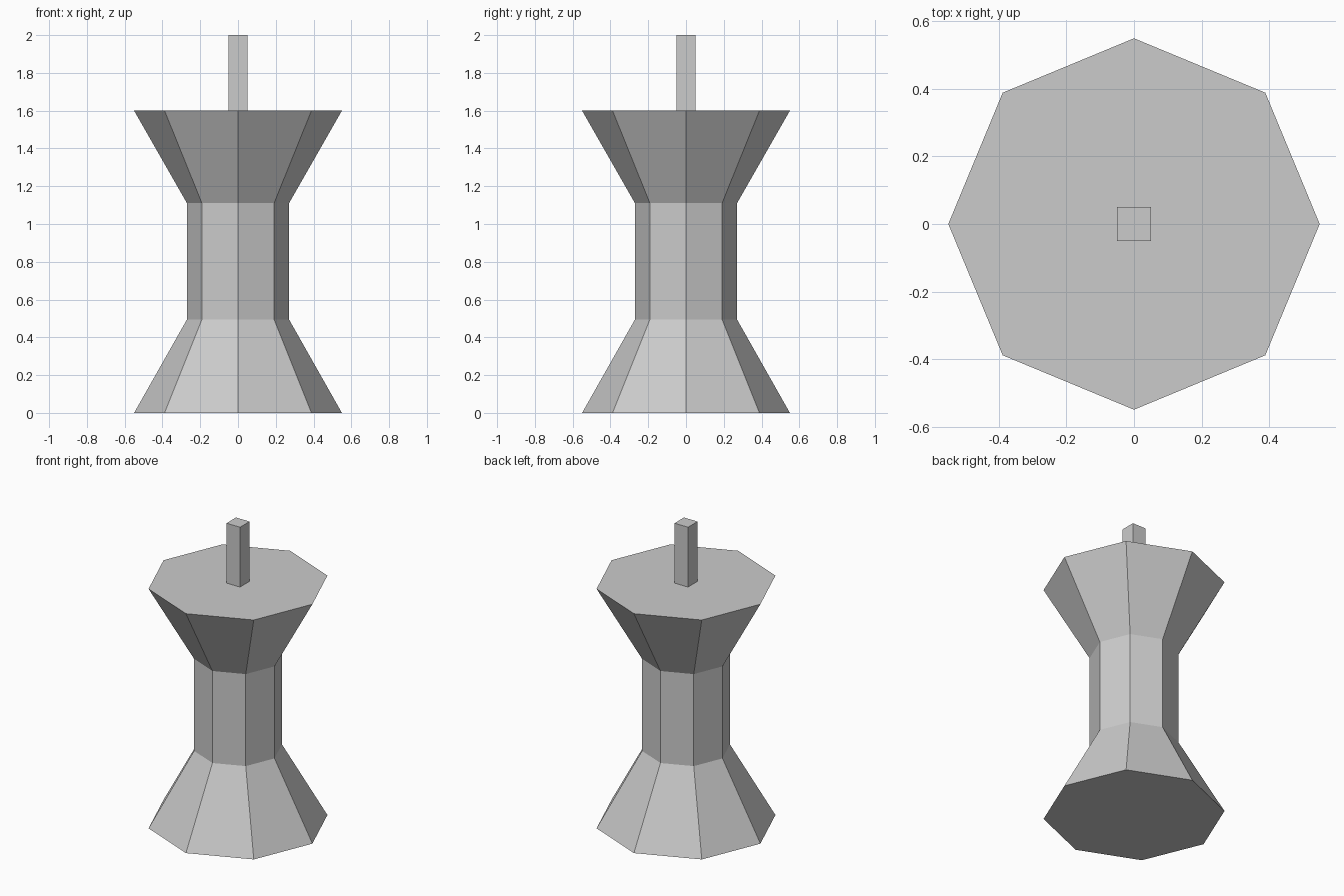
import bpy
import bmesh
from math import cos, sin, tau

cube = bpy.data.objects.get("Cube")
if cube:
    bpy.data.objects.remove(cube, do_unlink=True)

grey = bpy.data.materials.new("plain grey")
grey.use_nodes = True
colour = (0.6, 0.6, 0.6, 1)
grey.diffuse_color = colour
grey.node_tree.nodes["Principled BSDF"].inputs["Base Color"].default_value = colour

SIDES = 8


def add_object(name, bm):
    bmesh.ops.recalc_face_normals(bm, faces=bm.faces)
    mesh = bpy.data.meshes.new(name)
    bm.to_mesh(mesh)
    bm.free()
    mesh.materials.append(grey)
    obj = bpy.data.objects.new(name, mesh)
    bpy.context.collection.objects.link(obj)
    return obj


# Octagonal spool: flared foot, straight waist, flared top
profile = [(0.55, 0), (0.27, 0.495), (0.27, 1.11), (0.55, 1.6)]
bm = bmesh.new()
rings = [[bm.verts.new((r * cos(tau * i / SIDES), r * sin(tau * i / SIDES), z))
          for i in range(SIDES)] for r, z in profile]
for low, high in zip(rings, rings[1:]):
    for i in range(SIDES):
        j = (i + 1) % SIDES
        bm.faces.new((low[i], low[j], high[j], high[i]))
bm.faces.new(rings[0])
bm.faces.new(rings[-1])
add_object("spool_body", bm)

# Square pin standing on the flat top
bm = bmesh.new()
bmesh.ops.create_cube(bm, size=1)
bmesh.ops.scale(bm, vec=(0.1, 0.1, 0.4), verts=bm.verts)
pin = add_object("top_pin", bm)
pin.location.z = 1.8
